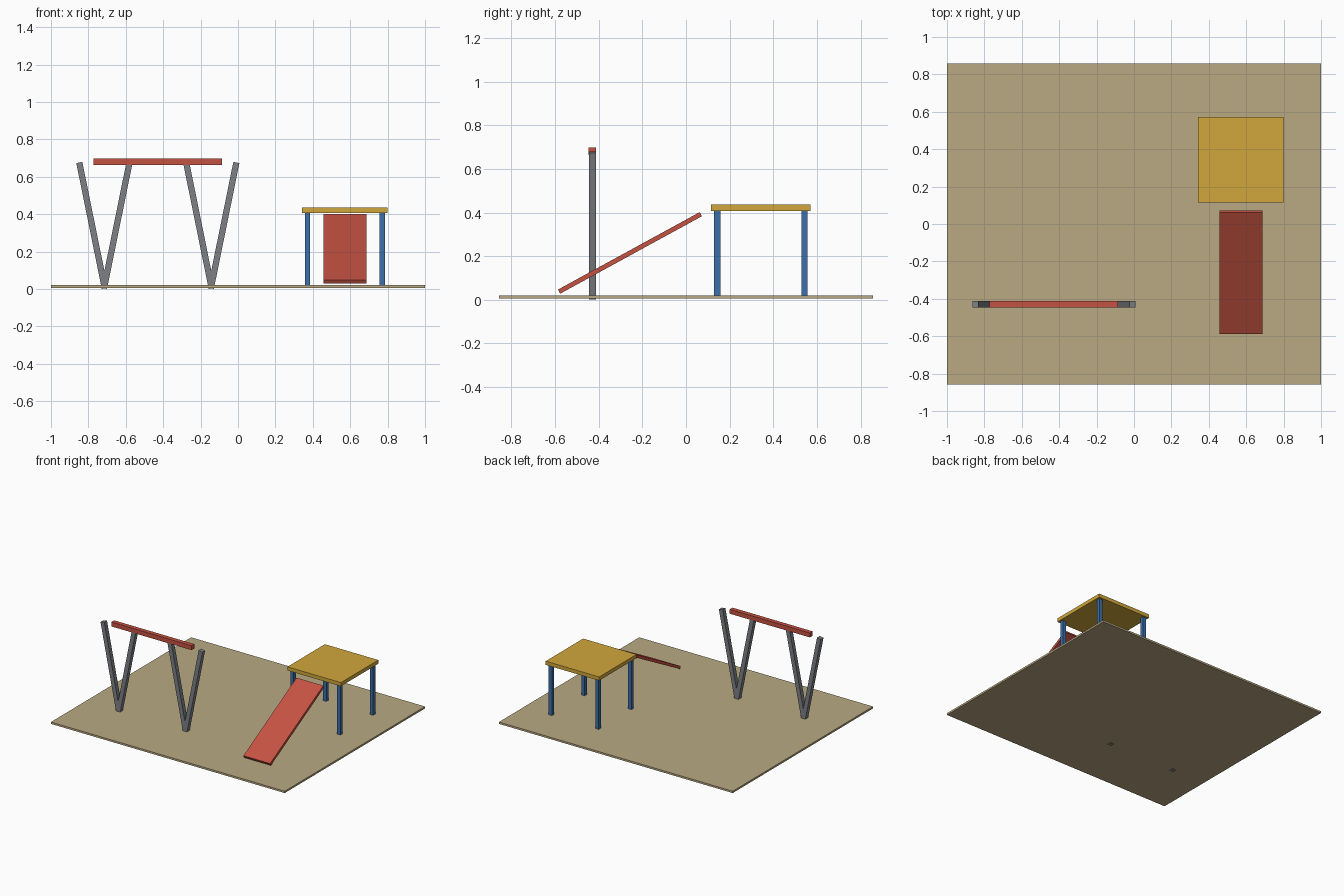
import bpy
import bmesh
from mathutils import Matrix

if "Cube" in bpy.data.objects:
    bpy.data.objects.remove(bpy.data.objects["Cube"])


def material(name, rgb):
    mat = bpy.data.materials.new(name)
    mat.diffuse_color = (*rgb, 1.0)
    mat.use_nodes = True
    mat.node_tree.nodes["Principled BSDF"].inputs["Base Color"].default_value = mat.diffuse_color
    return mat


SAND = material("sand", (0.49, 0.40, 0.23))
YELLOW = material("yellow", (0.64, 0.39, 0.045))
RED = material("red", (0.56, 0.085, 0.056))
BLUE = material("blue", (0.045, 0.16, 0.40))
GREY = material("grey", (0.205, 0.216, 0.231))


def box(name, center, size, mat, angle=0.0, axis='X'):
    """Box of the given size, turned about one axis through its centre."""
    bm = bmesh.new()
    bmesh.ops.create_cube(bm, size=1.0, matrix=Matrix.Diagonal((*size, 1.0)))
    mesh = bpy.data.meshes.new(name)
    bm.to_mesh(mesh)
    bm.free()
    mesh.materials.append(mat)
    obj = bpy.data.objects.new(name, mesh)
    obj.matrix_world = Matrix.Translation(center) @ Matrix.Rotation(angle, 4, axis)
    bpy.context.collection.objects.link(obj)
    return obj


# Ground slab
box("ground_slab", (0, 0, 0.0135), (2.0, 1.714, 0.0145), SAND)

# Swing frame: two V-shaped leg pairs and a top beam
SWING_X, SWING_Y = -0.4286, -0.4286
for side_x in (-0.2857, 0.2857):
    for lean in (-1, 1):
        box("swing_leg", (SWING_X + side_x + lean * 0.066, SWING_Y, 0.34),
            (0.033, 0.033, 0.686), GREY, lean * 0.2, 'Y')
box("swing_beam", (SWING_X, SWING_Y, 0.681), (0.686, 0.034, 0.034), RED)

# Raised platform on four posts
PLAT_X, PLAT_Y = 0.5714, 0.343
box("platform_deck", (PLAT_X, PLAT_Y, 0.4215), (0.457, 0.457, 0.0286), YELLOW)
for sx in (-0.2, 0.2):
    for sy in (-0.2, 0.2):
        box("platform_post", (PLAT_X + sx, PLAT_Y + sy, 0.2135),
            (0.0286, 0.0286, 0.39), BLUE)

# Sloping slide
box("slide", (PLAT_X, -0.257, 0.215), (0.2286, 0.74, 0.0214), RED, 0.5, 'X')
